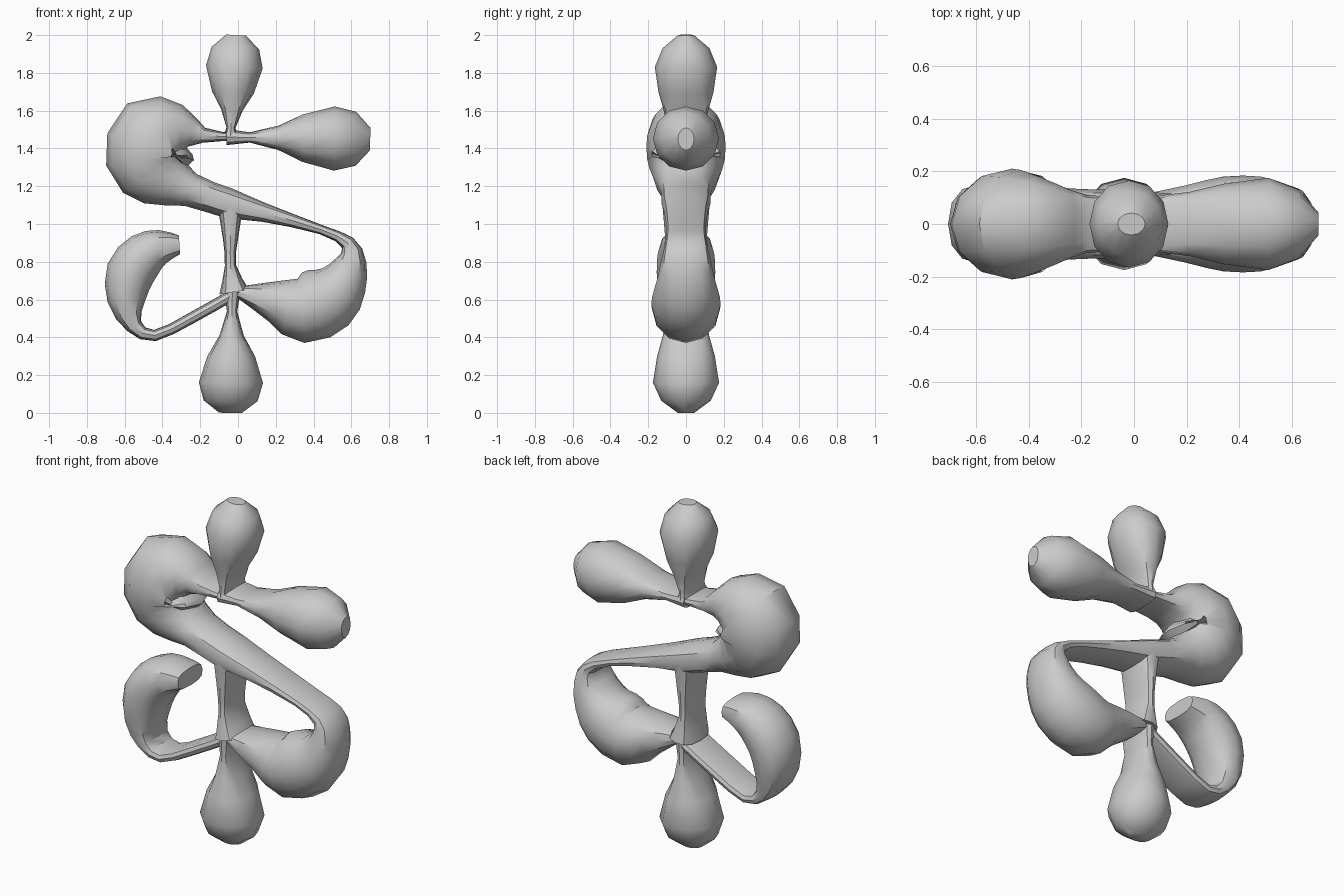
import bpy
import bmesh
from math import cos, sin, pi, copysign, radians
from mathutils import Vector
from mathutils.geometry import interpolate_bezier

default_cube = bpy.data.objects.get("Cube")
if default_cube:
    bpy.data.objects.remove(default_cube, do_unlink=True)

SIDES = 12


def soft_power(value, exponent):
    return copysign(abs(value) ** exponent, value)


def natural_depth(half_width):
    """Thin stretches stay ribbon-like, swollen ones become nearly round."""
    return 0.09 + half_width / 2


def section_ring(bm, centre, reach, depth):
    """One closed cross-section: thin sections are boxy, thick ones round."""
    roundness = min(1, 0.45 + 0.55 * reach.length / depth)
    ring = []
    for i in range(SIDES):
        angle = 2 * pi * i / SIDES
        across = soft_power(cos(angle), roundness)
        forward = soft_power(sin(angle), roundness)
        offset = reach * across + Vector((0, depth * forward, 0))
        ring.append(bm.verts.new(centre + offset))
    return ring


def loft(name, stations, depths):
    """Skin sections along a path of (x, z, half width) stations."""
    bm = bmesh.new()
    rings = []
    last = len(stations) - 1
    for i, (station, depth) in enumerate(zip(stations, depths)):
        before = stations[max(i - 1, 0)]
        after = stations[min(i + 1, last)]
        heading = (after - before).xy.normalized()
        x, z, half_width = station
        reach = Vector((-heading.y, 0, heading.x)) * half_width
        rings.append(section_ring(bm, Vector((x, 0, z)), reach, depth))

    for ring, following in zip(rings, rings[1:]):
        for i in range(SIDES):
            j = (i + 1) % SIDES
            bm.faces.new((ring[i], ring[j], following[j], following[i]))
    bm.faces.new(rings[0])
    bm.faces.new(rings[-1])
    bmesh.ops.recalc_face_normals(bm, faces=bm.faces)

    mesh = bpy.data.meshes.new(name)
    bm.to_mesh(mesh)
    bm.free()
    part = bpy.data.objects.new(name, mesh)
    bpy.context.collection.objects.link(part)

    bpy.ops.object.select_all(action="DESELECT")
    part.select_set(True)
    bpy.context.view_layer.objects.active = part
    bpy.ops.object.shade_smooth_by_angle(angle=radians(38))


def stroke(name, *knots):
    """Sweep a swelling ribbon through a few knots, smoothing between them."""
    knots = [Vector(knot) for knot in knots]
    padded = [knots[0], *knots, knots[-1]]
    stations = [knots[0]]
    for before, start, end, after in zip(padded, knots, knots[1:], padded[3:]):
        leaving = start + (end - before) / 6
        arriving = end - (after - start) / 6
        stations += interpolate_bezier(start, leaving, arriving, end, 3)[1:]
    loft(name, stations, [natural_depth(station.z) for station in stations])


# Shared outline of the bulbs: fraction of length, fraction of full width
BULB_PROFILE = [
    (0, 0.25), (0.16, 0.16), (0.36, 0.38), (0.53, 0.74),
    (0.75, 1), (0.9, 0.84), (1, 0.35),
]


def bulb(name, root, tip, half_width, fullness=1):
    """Tapered bulb; more fullness makes it swell nearer its root."""
    root, tip = Vector(root), Vector(tip)
    stations, depths = [], []
    for along, swell in BULB_PROFILE:
        x, z = root.lerp(tip, along ** fullness)
        width = half_width * swell
        closing = min(1, 4.5 * (1.08 - along))
        stations.append(Vector((x, z, width)))
        depths.append(natural_depth(width) * closing)
    loft(name, stations, depths)


# Main winding stroke: upper hub, big lobe, diagonal band, lower lobe, lower hub
stroke(
    "winding_body",
    (0, 1.46, 0.02),
    (-0.18, 1.47, 0.04),
    (-0.3, 1.5, 0.13),
    (-0.43, 1.47, 0.23),
    (-0.47, 1.34, 0.23),
    (-0.4, 1.25, 0.17),
    (-0.25, 1.18, 0.09),
    (-0.05, 1.11, 0.08),
    (0.14, 1.06, 0.05),
    (0.44, 0.97, 0.025),
    (0.58, 0.9, 0.04),
    (0.6, 0.81, 0.08),
    (0.56, 0.7, 0.13),
    (0.48, 0.61, 0.18),
    (0.34, 0.55, 0.18),
    (0.2, 0.59, 0.115),
    (0, 0.64, 0.03),
)

# Curled tail sweeping out from the lower hub
stroke(
    "curled_tail",
    (-0.02, 0.63, 0.03),
    (-0.25, 0.5, 0.03),
    (-0.44, 0.41, 0.03),
    (-0.55, 0.46, 0.045),
    (-0.59, 0.59, 0.1),
    (-0.57, 0.74, 0.13),
    (-0.49, 0.84, 0.12),
    (-0.4, 0.88, 0.09),
    (-0.31, 0.89, 0.05),
)

# Upright strut between the diagonal band and the lower hub
stroke(
    "centre_strut",
    (-0.04, 1.1, 0.07),
    (-0.04, 0.92, 0.04),
    (-0.04, 0.78, 0.03),
    (-0.02, 0.64, 0.08),
)

# Three tapered bulbs growing from the hubs
bulb("top_bulb", (-0.04, 1.46), (-0.01, 2), 0.15, fullness=1.3)
bulb("bottom_bulb", (-0.03, 0.64), (-0.04, 0), 0.17)
bulb("side_bulb", (-0.06, 1.46), (0.7, 1.45), 0.17)
